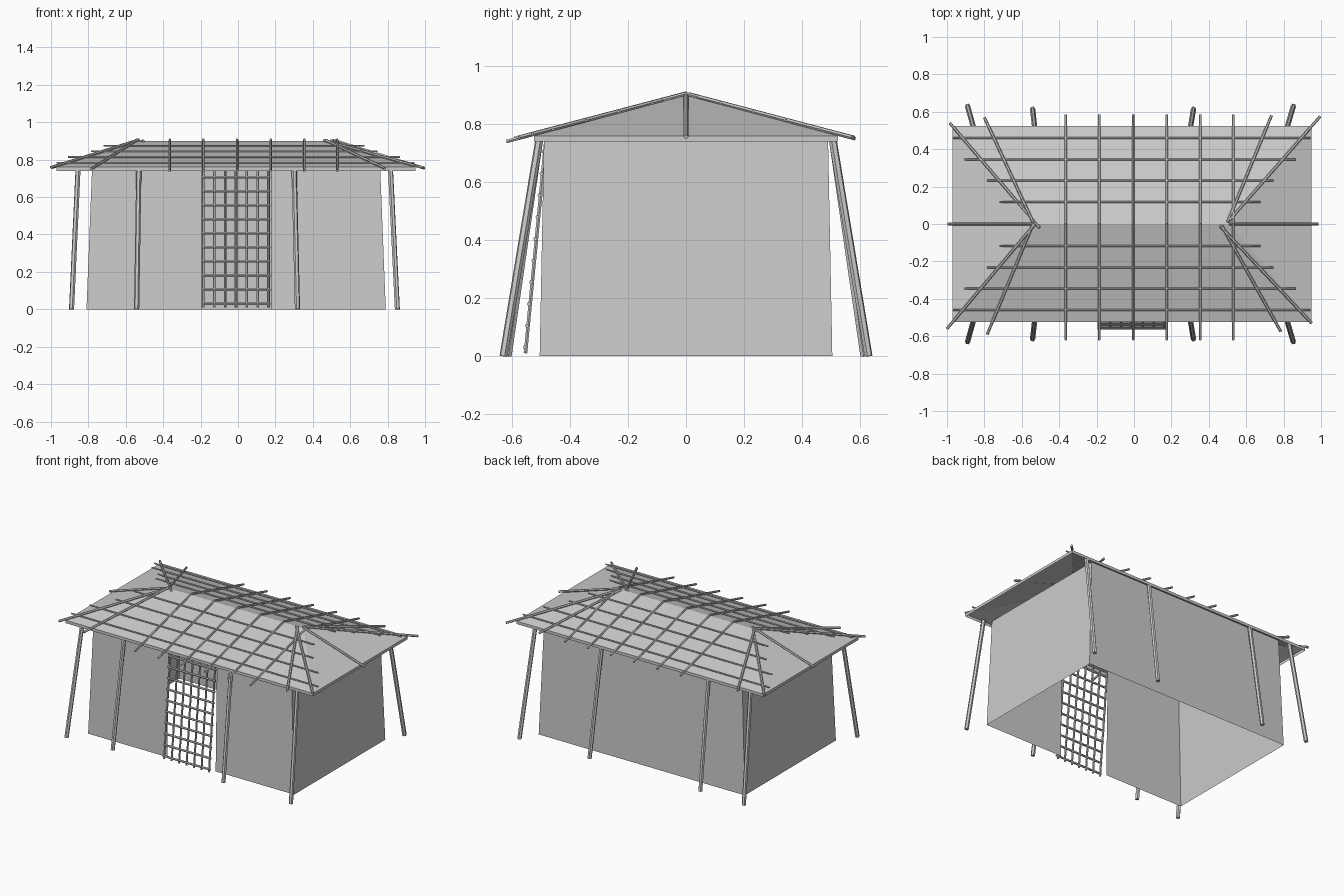
import bpy, bmesh
from math import pi
from mathutils import Vector, Matrix

if "Cube" in bpy.data.objects:
    bpy.data.objects.remove(bpy.data.objects["Cube"])


def finish(bm, name):
    bmesh.ops.recalc_face_normals(bm, faces=bm.faces)
    mesh = bpy.data.meshes.new(name)
    bm.to_mesh(mesh)
    bm.free()
    obj = bpy.data.objects.new(name, mesh)
    bpy.context.collection.objects.link(obj)
    return obj


def sticks(name, pairs, radius, sides=6):
    """One object made of straight sticks between pairs of points."""
    bm = bmesh.new()
    for a, b in pairs:
        a, b = Vector(a), Vector(b)
        d = b - a
        m = (Matrix.Translation((a + b) / 2)
             @ d.to_track_quat('Z', 'Y').to_matrix().to_4x4()
             @ Matrix.Rotation(pi / sides, 4, 'Z'))
        bmesh.ops.create_cone(bm, cap_ends=True, segments=sides, radius1=radius,
                              radius2=radius, depth=d.length, matrix=m)
    return finish(bm, name)


def lofted(bm, lower, upper, closed):
    n = len(lower)
    lo = [bm.verts.new(p) for p in lower]
    up = [bm.verts.new(p) for p in upper]
    for i in range(n if closed else n - 1):
        j = (i + 1) % n
        bm.faces.new((lo[i], lo[j], up[j], up[i]))
    return up


# Tapered walls, open at the doorway, no floor
def wall_ring(x0, x1, y, z):
    return [(0.18, -y, z), (x1, -y, z), (x1, y, z),
            (x0, y, z), (x0, -y, z), (-0.195, -y, z)]


bm = bmesh.new()
lofted(bm, wall_ring(-0.81, 0.79, 0.505, 0), wall_ring(-0.78, 0.76, 0.49, 0.76), False)
finish(bm, "walls")

# Hipped roof shell with a shallow eave band
EX0, EX1, EY, RX0, RX1 = -0.97, 0.95, 0.525, -0.53, 0.51


def eave(z):
    return [(EX0, -EY, z), (EX1, -EY, z), (EX1, EY, z), (EX0, EY, z)]


bm = bmesh.new()
e = lofted(bm, eave(0.74), eave(0.76), True)
r0, r1 = bm.verts.new((RX0, 0, 0.9)), bm.verts.new((RX1, 0, 0.9))
for f in ((e[0], e[1], r1, r0), (e[1], e[2], r1), (e[2], e[3], r0, r1), (e[3], e[0], r0)):
    bm.faces.new(f)
finish(bm, "roof")


def slope_z(y, lift=0.006):
    return 0.9 - 0.14 * abs(y) / EY + lift


# Rafters down the two long slopes
pairs = []
for x in (-0.365, -0.185, -0.005, 0.175, 0.355, 0.53):
    for y in (-0.62, 0.585):
        pairs.append(((x, 0, slope_z(0)), (x, y, slope_z(y))))
sticks("roof_rafters", pairs, 0.007)

# Fanned rafters at the hips and along the end centres
fan = [((-0.53, 0), (-1.0, -0.56)), ((-0.54, 0), (-0.785, -0.59)),
       ((-0.505, -0.02), (-0.985, 0.54)), ((-0.54, 0.01), (-0.8, 0.57)),
       ((0.46, -0.01), (0.95, -0.53)), ((0.47, -0.01), (0.785, -0.575)),
       ((0.51, 0.02), (0.995, 0.575)), ((0.5, 0.01), (0.735, 0.58))]
pairs = [((*a, slope_z(a[1])), (*b, slope_z(b[1], 0.008))) for a, b in fan]
pairs += [((-0.53, 0, 0.905), (-0.995, 0, 0.757)), ((0.51, 0, 0.905), (0.985, 0, 0.757))]
sticks("hip_rafters", pairs, 0.008)

# Horizontal battens, running past the hips
pairs = []
for y, x0, x1 in ((0.46, -0.97, 0.945), (0.345, -0.91, 0.865),
                  (0.232, -0.785, 0.745), (0.118, -0.72, 0.675)):
    for s in (-1, 1):
        pairs.append(((x0, s * y, slope_z(y)), (x1, s * y, slope_z(y))))
sticks("roof_battens", pairs, 0.005)

# Leaning support poles, front and back
pairs = []
for xb, xt, yb in ((-0.89, -0.855, 0.63), (-0.542, -0.53, 0.615),
                   (0.318, 0.3, 0.615), (0.852, 0.815, 0.63)):
    for s in (-1, 1):
        pairs.append(((xb, s * yb, 0), (xt, s * 0.505, 0.755)))
sticks("support_poles", pairs, 0.014)


# Woven lattice door leaning in the doorway
def door_y(z):
    return -0.555 + 0.096 * z


pairs = []
for i in range(7):
    x = -0.185 + 0.058 * i
    pairs.append(((x, door_y(0.01), 0.01), (x, door_y(0.74), 0.74)))
for i in range(10):
    z = 0.03 + 0.075 * i
    pairs.append(((-0.195, door_y(z) - 0.004, z), (0.175, door_y(z) - 0.004, z)))
sticks("lattice_door", pairs, 0.007)
